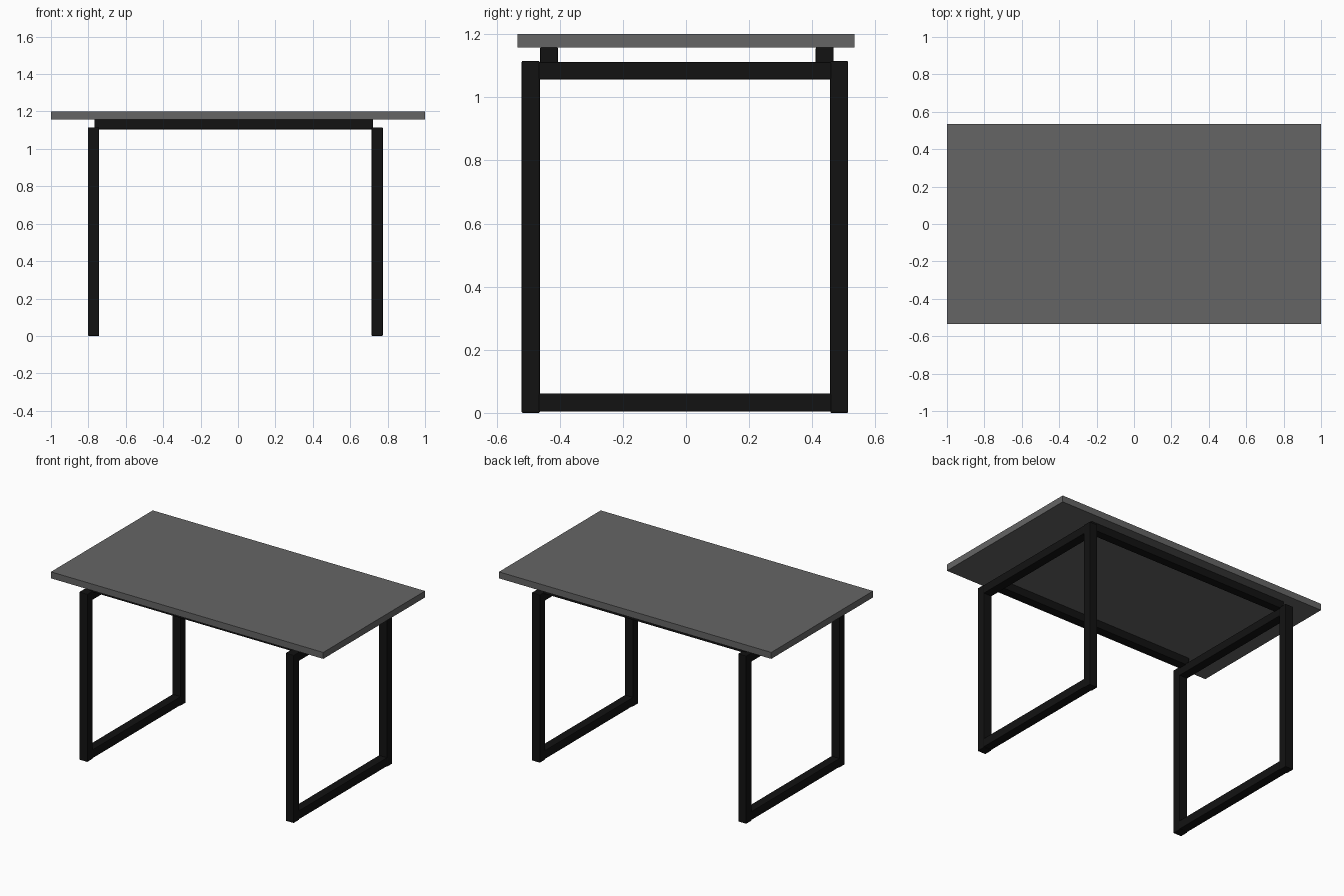
import bpy
import bmesh

if "Cube" in bpy.data.objects:
    bpy.data.objects.remove(bpy.data.objects["Cube"])


def material(name, v):
    m = bpy.data.materials.new(name)
    m.diffuse_color = (v, v, v, 1)
    m.use_nodes = True
    m.node_tree.nodes["Principled BSDF"].inputs["Base Color"].default_value = m.diffuse_color
    return m


BLACK = material("black_metal", 0.006)
GREY = material("dark_grey_top", 0.13)


def box(name, x, y, z, mat, bevel=0.0):
    """Box spanning the given (min, max) ranges."""
    bm = bmesh.new()
    bmesh.ops.create_cube(bm, size=1)
    for v in bm.verts:
        v.co = [r[0] if c < 0 else r[1] for c, r in zip(v.co, (x, y, z))]
    me = bpy.data.meshes.new(name)
    bm.to_mesh(me)
    bm.free()
    me.materials.append(mat)
    ob = bpy.data.objects.new(name, me)
    bpy.context.collection.objects.link(ob)
    if bevel:
        mod = ob.modifiers.new("Bevel", "BEVEL")
        mod.width = bevel
        mod.segments = 2
    return ob


# Table top
box("table_top", (-1, 1), (-0.534, 0.534), (1.157, 1.2), GREY)

# Square leg frames: two posts joined by a foot bar and an upper bar
for side, x in (("left", (-0.802, -0.742)), ("right", (0.714, 0.774))):
    for end, y in (("front", (-0.521, -0.463)), ("back", (0.457, 0.514))):
        box(f"{side}_{end}_leg", x, y, (0, 1.115), BLACK, 0.004)
    for level, z in (("foot", (0.004, 0.062)), ("upper", (1.056, 1.112))):
        box(f"{side}_{level}_bar", x, (-0.467, 0.461), z, BLACK, 0.004)

# Long rails carrying the top
for end, y in (("front", (-0.462, -0.406)), ("back", (0.411, 0.468))):
    box(f"{end}_rail", (-0.768, 0.722), y, (1.105, 1.159), BLACK, 0.004)
